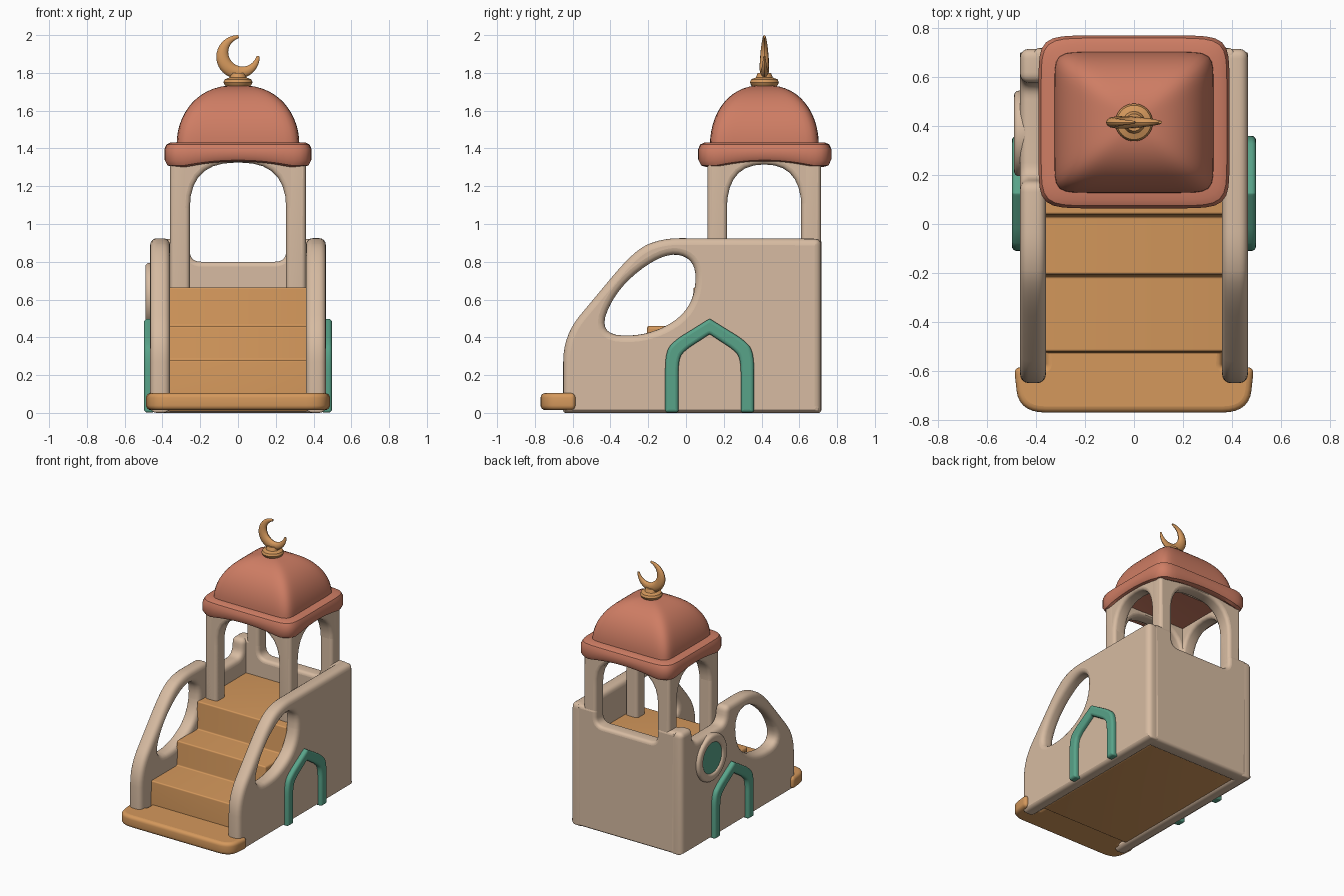
import bpy
import math
from mathutils import Matrix, Vector

if "Cube" in bpy.data.objects:
    bpy.data.objects.remove(bpy.data.objects["Cube"], do_unlink=True)


def material(name, rgb):
    m = bpy.data.materials.new(name)
    m.use_nodes = True
    m.diffuse_color = (*rgb, 1)
    m.node_tree.nodes["Principled BSDF"].inputs["Base Color"].default_value = (*rgb, 1)
    return m


BEIGE = material("warm beige", (0.68, 0.50, 0.36))
CLAY = material("terracotta", (0.62, 0.205, 0.127))
TAN = material("honey tan", (0.66, 0.315, 0.107))
TEAL = material("teal", (0.098, 0.366, 0.25))

# Each plane maps outline (u, v) and thickness w to the world axes
PLANES = {
    "xy": Matrix.Identity(3),
    "xz": Matrix(((1, 0, 0), (0, 0, -1), (0, 1, 0))),
    "yz": Matrix(((0, 0, 1), (1, 0, 0), (0, 1, 0))),
}


def finish(name, mesh, mat):
    ob = bpy.data.objects.new(name, mesh)
    bpy.context.collection.objects.link(ob)
    mesh.materials.clear()
    mesh.materials.append(mat)
    bpy.ops.object.select_all(action="DESELECT")
    ob.select_set(True)
    bpy.context.view_layer.objects.active = ob
    bpy.ops.object.shade_smooth_by_angle(angle=math.radians(40))
    return ob


def curve_mesh(curve):
    """Turn a curve into a mesh and drop the curve."""
    ob = bpy.data.objects.new("outline", curve)
    bpy.context.collection.objects.link(ob)
    bpy.context.view_layer.update()
    deps = bpy.context.evaluated_depsgraph_get()
    mesh = bpy.data.meshes.new_from_object(ob.evaluated_get(deps))
    bpy.data.objects.remove(ob, do_unlink=True)
    return mesh


def rounded(points, radius, steps=7):
    """Round polygon corners; a point may carry its own radius."""
    out = []
    for i, p in enumerate(points):
        r = p[2] if len(p) > 2 else radius
        c = Vector(p[:2])
        ends = []
        for q in (points[i - 1], points[(i + 1) % len(points)]):
            d = Vector(q[:2]) - c
            ends.append(c + d.normalized() * min(r, d.length * 0.49))
        for k in range(steps + 1):
            t = k / steps
            out.append(ends[0] * (1 - t) ** 2 + c * 2 * t * (1 - t) + ends[1] * t * t)
    return out


def slab(name, mat, plane, loops, low, high, bevel=0.02, radius=0.015):
    """Outline with holes, extruded from low to high with soft edges."""
    cu = bpy.data.curves.new(name, "CURVE")
    cu.dimensions = "2D"
    cu.fill_mode = "BOTH"
    cu.extrude = (high - low) / 2 - bevel
    cu.bevel_depth = bevel
    cu.bevel_resolution = 3
    cu.offset = -bevel
    for loop in loops:
        pts = rounded(loop, radius)
        sp = cu.splines.new("POLY")
        sp.points.add(len(pts) - 1)
        for sp_point, p in zip(sp.points, pts):
            sp_point.co = (p.x, p.y, 0, 1)
        sp.use_cyclic_u = True
    mesh = curve_mesh(cu)
    mid = (low + high) / 2
    mesh.transform(PLANES[plane].to_4x4())
    shift = PLANES[plane] @ Vector((0, 0, mid))
    if plane == "xz":
        shift = -shift
    mesh.transform(Matrix.Translation(shift))
    return finish(name, mesh, mat)


def loft(name, mat, rings, centre_y, lift=0.0, count=96):
    """Stack of square-ish rings: (half x, half y, z, squareness, lift share)."""
    verts, faces = [], []
    for hx, hy, z, n, share in rings:
        for i in range(count):
            a = 2 * math.pi * i / count
            c, s = math.cos(a), math.sin(a)
            r = (abs(c) ** n + abs(s) ** n) ** (-1 / n)
            t = min(abs(c), abs(s)) * r
            rise = lift * share * max(0, 1 - (t / 0.75) ** 2)
            verts.append((hx * c * r, centre_y + hy * s * r, z + rise))
    for k in range(len(rings) - 1):
        for i in range(count):
            j = (i + 1) % count
            a, b = k * count, (k + 1) * count
            faces.append((a + i, a + j, b + j, b + i))
    faces.append(tuple(reversed(range(count))))
    faces.append(tuple(range(len(verts) - count, len(verts))))
    mesh = bpy.data.meshes.new(name)
    mesh.from_pydata(verts, [], faces)
    return finish(name, mesh, mat)


def mirrored(points, centre=0.0):
    """Append the mirror image of a half outline."""
    return points + [(2 * centre - p[0], *p[1:]) for p in reversed(points)]


# Side walls with a sweeping front edge and a rounded window
front_edge = [(-0.65, 0), (-0.65, 0.41, 0.14), (-0.27, 0.865, 0.17), (-0.12, 0.925, 0.09)]
back_edge = [(0.715, 0.922, 0.04), (0.715, 0)]
scoop = [(0.17, 0.922, 0.04), (0.19, 0.80, 0.06), (0.57, 0.80, 0.06), (0.58, 0.922, 0.04)]
window = [(-0.47, 0.415), (-0.2, 0.405), (0.03, 0.54), (0.065, 0.80), (-0.1, 0.86), (-0.36, 0.67)]
window = [(*p, 9) for p in window]
slab("left_side_wall", BEIGE, "yz", [front_edge + back_edge, window], 0.36, 0.465, 0.035)
slab("right_side_wall", BEIGE, "yz", [front_edge + scoop + back_edge, window], -0.465, -0.36, 0.035)

# Back wall with a lowered sill
sill = mirrored([(-0.41, 0), (-0.41, 0.92), (-0.255, 0.92, 0.03), (-0.255, 0.80, 0.06)])
slab("back_wall", BEIGE, "xz", [sill], 0.61, 0.718, 0.025)

# Stairs, deck and the bottom step
stairs = [(-0.53, 0.008), (-0.52, 0.28), (-0.215, 0.28), (-0.205, 0.46), (0.03, 0.46),
          (0.04, 0.665), (0.64, 0.665), (0.64, 0.008)]
slab("stairs", TAN, "yz", [stairs], -0.375, 0.375, 0.015, 0.01)
step = mirrored([(-0.36, -0.45), (-0.36, -0.585), (-0.49, -0.585, 0.03), (-0.47, -0.77, 0.11)])
slab("bottom_step", TAN, "xy", [step], 0.015, 0.105, 0.025)

# Tower: four arched frames sharing corner posts
def arch(centre, outer, inner, top):
    half = [(centre - inner, 0.64), (centre - outer, 0.64), (centre - outer, 1.36)]
    right = [(2 * centre - u, v) for u, v in reversed(half)]
    return half + right + [(centre + inner, top, 0.24), (centre - inner, top, 0.24)]


for name, low in (("front_arch", 0.113), ("back_arch", 0.61)):
    slab(name, BEIGE, "xz", [arch(0, 0.36, 0.255, 1.325)], low, low + 0.105, 0.025)
for name, low in (("right_arch", -0.36), ("left_arch", 0.255)):
    slab(name, BEIGE, "yz", [arch(0.414, 0.301, 0.198, 1.315)], low, low + 0.105, 0.025)

# Roof: soft brim with gently raised lower edges, and a square dome
brim = [(0.26, 1.345, 0), (0.32, 1.325, 0.5), (0.355, 1.303, 1), (0.378, 1.31, 1), (0.39, 1.335, 0.8),
        (0.39, 1.395, 0), (0.379, 1.421, 0), (0.355, 1.432, 0), (0.30, 1.432, 0)]
loft("roof_brim", CLAY, [(h, h - 0.037, z, 8.5, s) for h, z, s in brim], 0.417, lift=0.028)
dome = []
for k in range(15):
    a = math.pi / 2 * k / 14
    size = max(0.01, math.cos(a) ** 0.85)
    dome.append((0.325 * size, 0.288 * size, 1.42 + 0.315 * math.sin(a), 11 - 7 * k / 14, 0))
loft("roof_dome", CLAY, dome, 0.415)

# Finial base and crescent
base = [(0.05, 1.715), (0.07, 1.735), (0.077, 1.75), (0.07, 1.766), (0.045, 1.775), (0.035, 1.80)]
loft("finial_base", TAN, [(r, r, z, 2, 0) for r, z in base], 0.415, count=32)
cu = bpy.data.curves.new("crescent", "CURVE")
cu.dimensions = "3D"
cu.bevel_depth = 0.5
cu.bevel_resolution = 4
cu.use_fill_caps = True
sp = cu.splines.new("POLY")
sp.points.add(32)
for i, p in enumerate(sp.points):
    t = i / 32
    a = math.radians(88 + 274 * t)
    width = 0.016 + 0.058 * math.sin(math.pi * t)
    r = 0.115 - width / 2
    p.co = (r * math.cos(a), 0, r * math.sin(a), 1)
    p.radius = width
crescent = curve_mesh(cu)
crescent.transform(Matrix.Translation((0, 0.415, 1.885)) @ Matrix.Diagonal((1, 0.68, 1, 1)))
finish("crescent", crescent, TAN)

# Pointed arch trims on both side walls
outer = [(-0.11, 0.002), (-0.11, 0.33, 0.1), (-0.05, 0.39, 0.04), (0.122, 0.497, 0.01)]
inner = [(-0.04, 0.002), (-0.04, 0.29, 0.08), (0.0, 0.335, 0.03), (0.122, 0.415, 0.01)]
trim = mirrored(outer, 0.125) + list(reversed(mirrored(inner, 0.125)))
slab("left_arch_trim", TEAL, "yz", [trim], 0.44, 0.498, 0.018)
slab("right_arch_trim", TEAL, "yz", [trim], -0.498, -0.44, 0.018)

# Round porthole on the right wall
def circle(r):
    return [(0.37 + r * math.cos(math.tau * i / 16), 0.62 + r * math.sin(math.tau * i / 16), 9)
            for i in range(16)]


slab("porthole_ring", BEIGE, "yz", [circle(0.178), circle(0.115)], -0.49, -0.42, 0.02)
slab("porthole_disc", TEAL, "yz", [circle(0.125)], -0.478, -0.43, 0.005)
